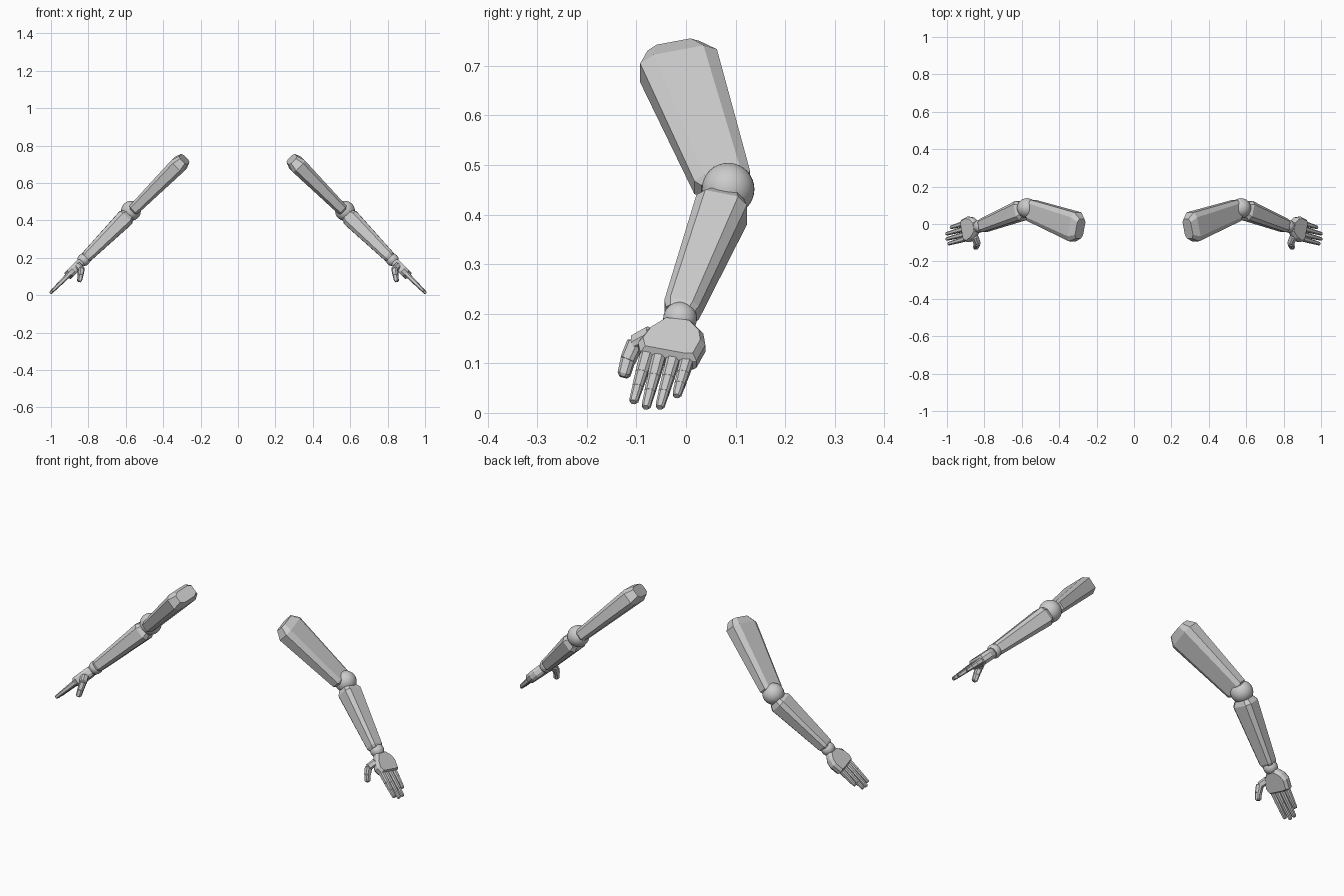
import bpy, bmesh
from mathutils import Vector, Matrix

if "Cube" in bpy.data.objects:
    bpy.data.objects.remove(bpy.data.objects["Cube"])

PLANE = 1.015                                # the arm lies in the plane x + z = PLANE
N = Vector((1, 0, 1)).normalized()           # normal of that plane


def at(h, y, w=0.0):
    """Point in the arm plane at height h and depth y, lifted by w."""
    return Vector((PLANE - h, y, h)) + N * w


def finish(name, bm, smooth=False):
    bmesh.ops.recalc_face_normals(bm, faces=bm.faces)
    me = bpy.data.meshes.new(name)
    bm.to_mesh(me)
    bm.free()
    for p in me.polygons:
        p.use_smooth = smooth
    ob = bpy.data.objects.new(name, me)
    bpy.context.collection.objects.link(ob)
    mod = ob.modifiers.new("mirror", 'MIRROR')   # other arm
    mod.use_mirror_merge = False
    return ob


def loft(name, rings):
    bm = bmesh.new()
    loops = [[bm.verts.new(p) for p in r] for r in rings]
    n = len(loops[0])
    for a, b in zip(loops, loops[1:]):
        for i in range(n):
            j = (i + 1) % n
            bm.faces.new((a[i], a[j], b[j], b[i]))
    bm.faces.new(loops[0])
    bm.faces.new(loops[-1])
    return finish(name, bm)


def limb(name, a, b, size_a, size_b, cap_a, cap_b, kr=0.65, kt=0.6):
    """Tapered chamfered box; size = (half width, half thickness), cap = (length, scale)."""
    d = (b - a).normalized()
    n = (N - d * N.dot(d)).normalized()
    s = d.cross(n)

    def ring(c, r, t):
        octagon = [(r, -t * kt), (r, t * kt), (r * kr, t), (-r * kr, t),
                   (-r, t * kt), (-r, -t * kt), (-r * kr, -t), (r * kr, -t)]
        return [c + s * p + n * q for p, q in octagon]

    (ra, ta), (rb, tb) = size_a, size_b
    return loft(name, [
        ring(a - d * cap_a[0], ra * cap_a[1], ta * cap_a[1]),
        ring(a, ra, ta), ring(b, rb, tb),
        ring(b + d * cap_b[0], rb * cap_b[1], tb * cap_b[1])])


def ball(name, c, r):
    bm = bmesh.new()
    bmesh.ops.create_uvsphere(bm, u_segments=32, v_segments=16, radius=r,
                              matrix=Matrix.Translation(c))
    return finish(name, bm, True)


# Upper arm, elbow, forearm, wrist
limb("upper_arm", at(0.70, -0.015), at(0.465, 0.073), (0.080, 0.045), (0.058, 0.031),
     (0.040, 0.68), (0.012, 0.8))
ball("elbow", at(0.447, 0.085, 0.006), 0.053)
limb("forearm", at(0.41, 0.072), at(0.208, -0.009), (0.053, 0.047), (0.036, 0.031),
     (0.022, 0.75), (0.015, 0.8))
ball("wrist", at(0.19, -0.012), 0.034)

# Palm: outline in the arm plane with bevelled front and back
outline = [(0.182, -0.042), (0.160, -0.078), (0.135, -0.097), (0.115, -0.092),
           (0.098, 0.0), (0.098, 0.021), (0.130, 0.039), (0.153, 0.035), (0.176, 0.012)]
hc, yc = 0.138, -0.028
loft("palm", [[at(hc + (h - hc) * k, yc + (y - yc) * k, w) for h, y in outline]
              for w, k in ((-0.024, 0.85), (-0.010, 1), (0.010, 1), (0.024, 0.85))])


def digit(name, points, r0, r1, parts):
    """Chain of tapered finger segments through the points."""
    for i in range(parts):
        ra = r0 + (r1 - r0) * i / parts
        rb = r0 + (r1 - r0) * (i + 0.8) / parts
        tip = (0.006, 0.65) if i == parts - 1 else (0.003, 0.7)
        limb(f"{name}_{i + 1}", points[i], points[i + 1], (ra, ra), (rb, rb),
             (0.003, 0.75), tip, 0.55, 0.55)


# Fingers: base (h, y), tip (h, y)
fingers = {"index_finger": ((0.116, -0.079), (0.026, -0.105)),
           "middle_finger": ((0.112, -0.055), (0.015, -0.080)),
           "ring_finger": ((0.108, -0.026), (0.015, -0.052)),
           "little_finger": ((0.106, 0.002), (0.038, -0.018))}
for name, (b, t) in fingers.items():
    base, tip = at(*b), at(*t)
    digit(name, [base.lerp(tip, f) for f in (0, 0.42, 0.73, 1)], 0.0135, 0.0085, 3)

# Thumb hangs below the palm
digit("thumb", [Vector(p) for p in ((0.852, -0.070, 0.156), (0.838, -0.102, 0.140),
                                    (0.842, -0.117, 0.107), (0.847, -0.125, 0.078))],
      0.018, 0.012, 3)
